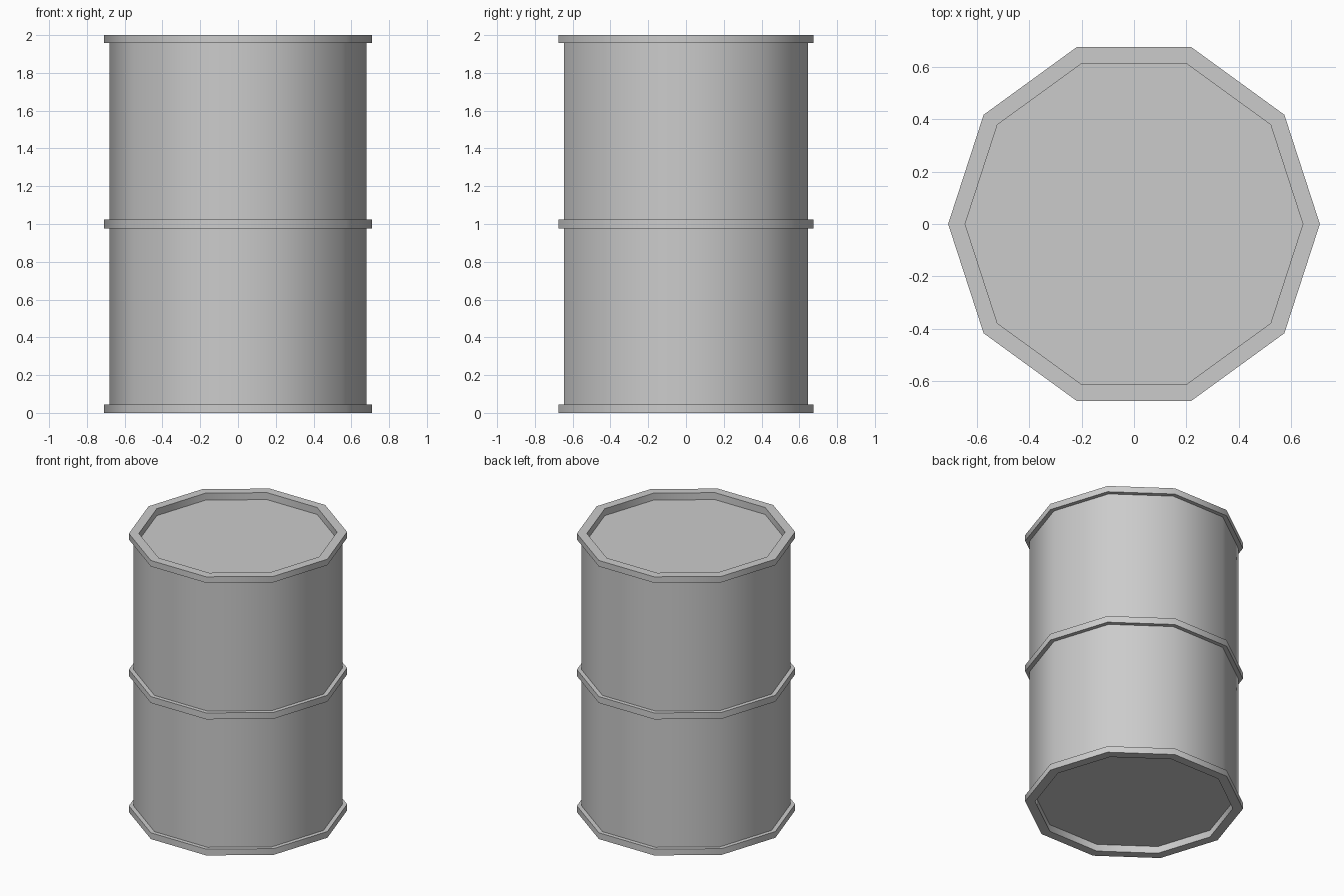
import bpy, bmesh, math

if "Cube" in bpy.data.objects:
    bpy.data.objects.remove(bpy.data.objects["Cube"])

SIDES = 10
R_BODY, R_HOOP, R_LID = 0.68, 0.71, 0.645


def lathe(name, profile):
    """Revolve an (r, z) profile, running bottom to top, into a ten-sided closed solid."""
    bm = bmesh.new()
    rings = []
    for r, z in profile:
        rings.append([bm.verts.new((r * math.cos(2 * math.pi * i / SIDES),
                                    r * math.sin(2 * math.pi * i / SIDES), z))
                      for i in range(SIDES)])
    for a, b in zip(rings, rings[1:]):
        for i in range(SIDES):
            j = (i + 1) % SIDES
            bm.faces.new((a[i], a[j], b[j], b[i]))
    bm.faces.new(rings[0][::-1])
    bm.faces.new(rings[-1])
    bmesh.ops.recalc_face_normals(bm, faces=bm.faces)
    mesh = bpy.data.meshes.new(name)
    bm.to_mesh(mesh)
    bm.free()
    obj = bpy.data.objects.new(name, mesh)
    bpy.context.collection.objects.link(obj)
    bpy.ops.object.select_all(action='DESELECT')
    obj.select_set(True)
    bpy.context.view_layer.objects.active = obj
    bpy.ops.object.shade_smooth_by_angle(angle=math.radians(40))
    return obj


# Drum: recessed base, bottom rim, wall, middle hoop, wall, top rim, recessed lid
profile = [(R_LID, 0.05), (R_LID, 0.0)]
for z0, z1 in ((0.0, 0.045), (0.977, 1.023), (1.957, 2.0)):
    if z0 > 0:
        profile.append((R_BODY, z0))
    profile += [(R_HOOP, z0), (R_HOOP, z1)]
    if z1 < 2:
        profile.append((R_BODY, z1))
profile += [(R_LID, 2.0), (R_LID, 1.95)]
lathe("barrel", profile)
